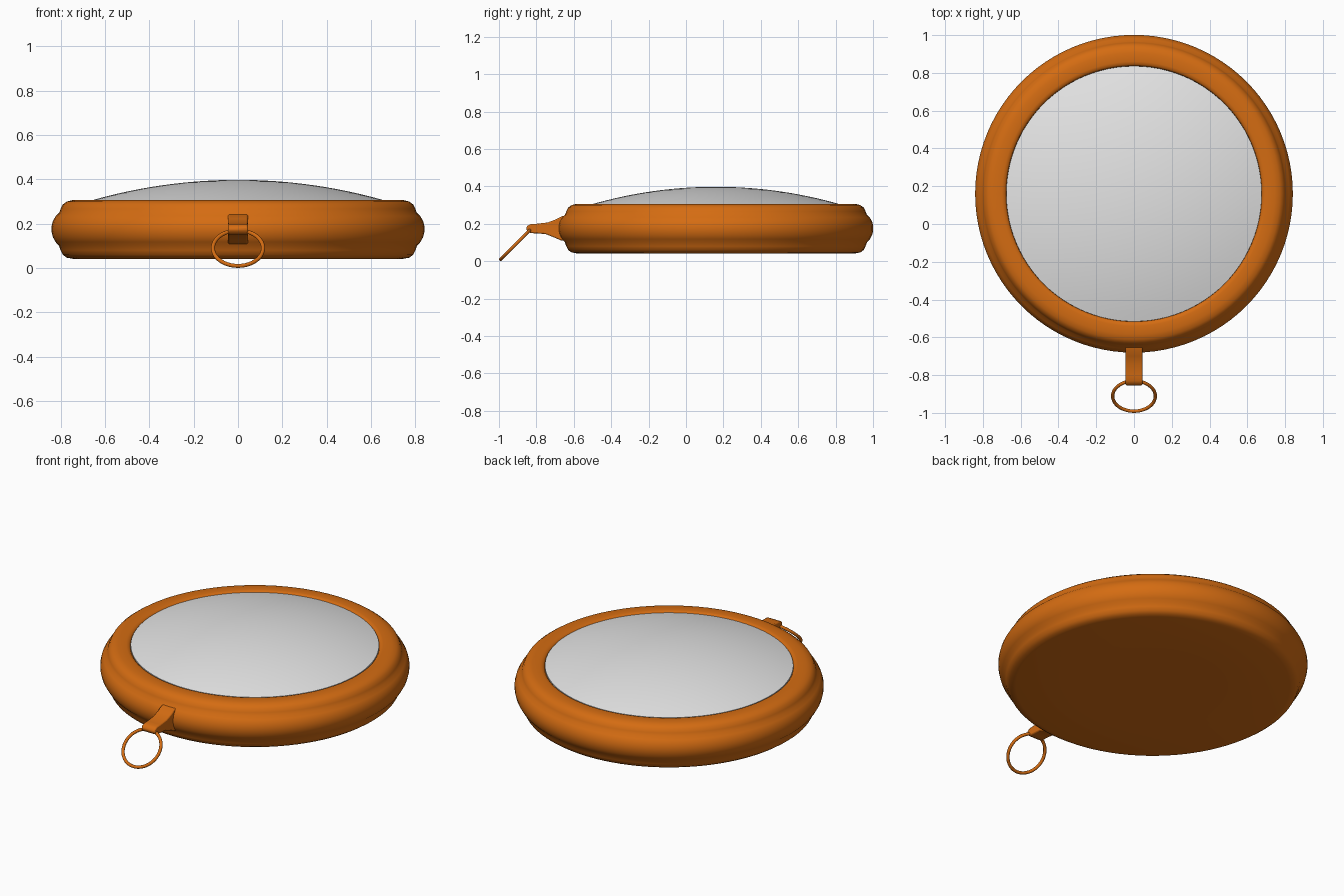
import bpy, bmesh, math

if "Cube" in bpy.data.objects:
    bpy.data.objects.remove(bpy.data.objects["Cube"])

CY = 0.16  # centre of the round body in y


def material(name, rgb):
    m = bpy.data.materials.new(name)
    m.diffuse_color = (*rgb, 1)
    m.use_nodes = True
    m.node_tree.nodes["Principled BSDF"].inputs["Base Color"].default_value = m.diffuse_color
    return m


orange = material("orange", (0.66, 0.15, 0.006))
white = material("pale grey", (0.78, 0.78, 0.78))


def make_object(name, bm, mat, angle=50):
    bmesh.ops.recalc_face_normals(bm, faces=bm.faces)
    me = bpy.data.meshes.new(name)
    bm.to_mesh(me)
    bm.free()
    me.materials.append(mat)
    ob = bpy.data.objects.new(name, me)
    bpy.context.collection.objects.link(ob)
    bpy.ops.object.select_all(action='DESELECT')
    ob.select_set(True)
    bpy.context.view_layer.objects.active = ob
    bpy.ops.object.shade_smooth_by_angle(angle=math.radians(angle))
    return ob


def lathe(name, profile, mat, angle=50, steps=96):
    bm = bmesh.new()
    vs = [bm.verts.new((r, CY, z)) for r, z in profile]
    es = [bm.edges.new(p) for p in zip(vs, vs[1:])]
    bmesh.ops.spin(bm, geom=vs + es, cent=(0, CY, 0), axis=(0, 0, 1),
                   angle=2 * math.pi, steps=steps, use_duplicate=False)
    bmesh.ops.remove_doubles(bm, verts=bm.verts, dist=1e-5)
    return make_object(name, bm, mat, angle)


# Round casing: rounded drum with a bulging band around its waist
lathe("casing", [(0, 0.042), (0.4, 0.042), (0.745, 0.042), (0.772, 0.047),
                 (0.79, 0.06), (0.80, 0.08), (0.808, 0.102), (0.823, 0.118),
                 (0.835, 0.14), (0.841, 0.165), (0.841, 0.188), (0.835, 0.212),
                 (0.822, 0.235), (0.806, 0.25), (0.80, 0.267), (0.79, 0.287),
                 (0.772, 0.30), (0.745, 0.307), (0.70, 0.307), (0.685, 0.304),
                 (0.677, 0.295), (0.675, 0.27)], orange)

# Shallow domed lens
R, H, Z0 = 0.676, 0.097, 0.301
S = (R * R + H * H) / (2 * H)
A = math.asin(R / S)
dome = [(S * math.sin(A * i / 14), Z0 + H - S * (1 - math.cos(A * i / 14)))
        for i in range(15)]
lathe("domed_lens", dome + [(R, 0.27)], white)

# Tapered tab: side profile extruded across x
side = [(-0.63, 0.245), (-0.665, 0.24), (-0.70, 0.222), (-0.74, 0.207),
        (-0.80, 0.20), (-0.83, 0.199), (-0.848, 0.19), (-0.855, 0.175),
        (-0.848, 0.16), (-0.83, 0.15), (-0.80, 0.149), (-0.75, 0.145),
        (-0.70, 0.125), (-0.665, 0.11), (-0.63, 0.108)]
bm = bmesh.new()
face = bm.faces.new([bm.verts.new((-0.045, y, z)) for y, z in side])
ext = bmesh.ops.extrude_face_region(bm, geom=[face])
bmesh.ops.translate(bm, vec=(0.09, 0, 0),
                    verts=[g for g in ext["geom"] if isinstance(g, bmesh.types.BMVert)])
tab = make_object("tab", bm, orange, 40)
bev = tab.modifiers.new("soft_edges", 'BEVEL')
bev.width = 0.006
bev.segments = 2
bev.limit_method = 'ANGLE'
bev.angle_limit = math.radians(50)

# Ring hanging from the tab at 45 degrees
bpy.ops.mesh.primitive_torus_add(location=(0, -0.911, 0.09),
                                 rotation=(math.radians(45), 0, 0),
                                 major_radius=0.113, minor_radius=0.009,
                                 major_segments=64, minor_segments=12)
ring = bpy.context.object
ring.name = "key_ring"
ring.data.materials.append(orange)
bpy.ops.object.shade_smooth_by_angle(angle=math.radians(60))
